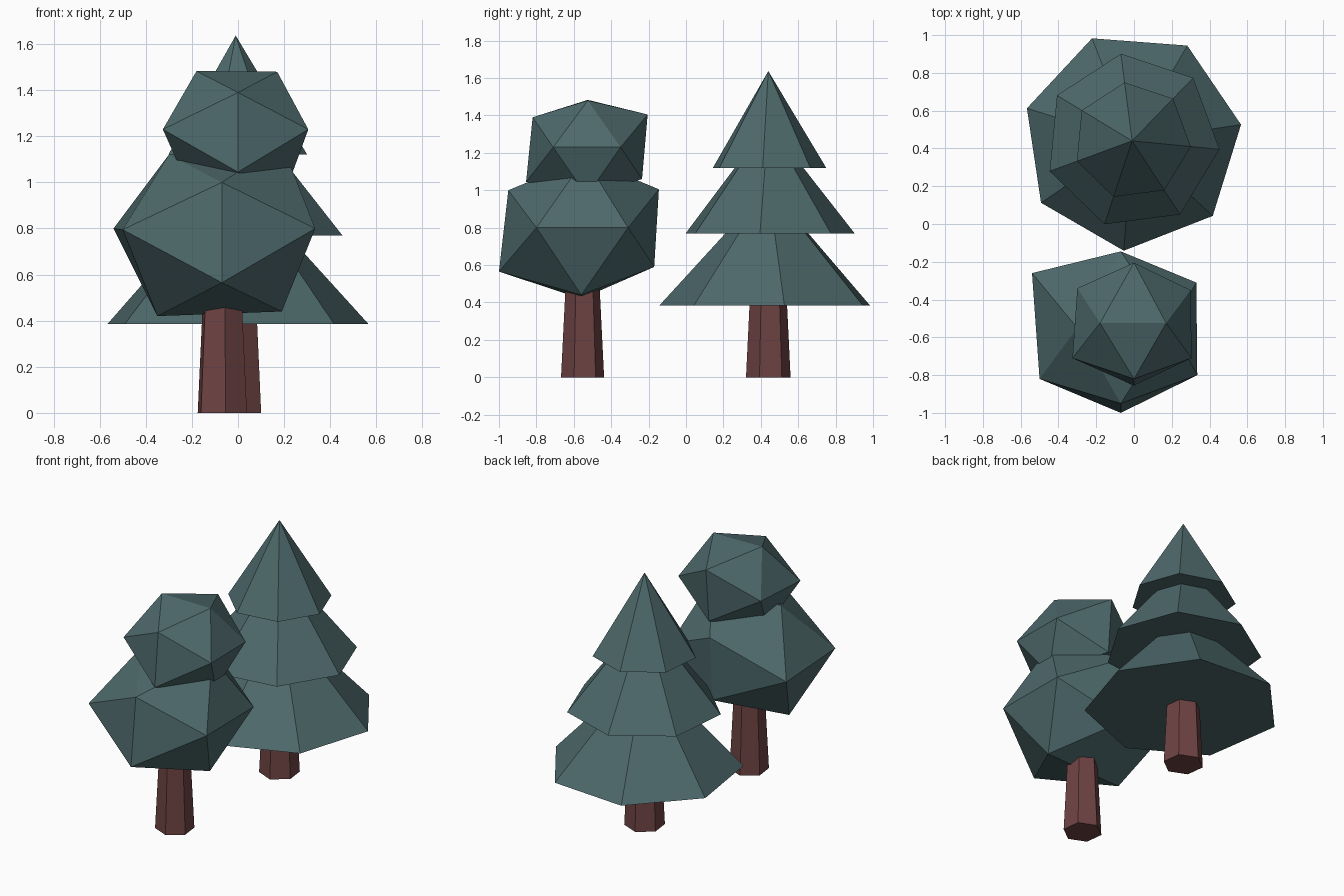
import bpy
import bmesh
from math import cos, sin, radians, tau

if "Cube" in bpy.data.objects:
    bpy.data.objects.remove(bpy.data.objects["Cube"], do_unlink=True)


def make_material(name, colour):
    mat = bpy.data.materials.new(name)
    mat.use_nodes = True
    mat.diffuse_color = colour
    mat.node_tree.nodes["Principled BSDF"].inputs["Base Color"].default_value = colour
    return mat


foliage = make_material("foliage_green", (0.076, 0.142, 0.148, 1))
bark = make_material("bark_brown", (0.156, 0.056, 0.056, 1))


def hull(name, points, mat):
    """Flat-shaded convex solid around a handful of points."""
    bm = bmesh.new()
    for p in points:
        bm.verts.new(p)
    bmesh.ops.convex_hull(bm, input=bm.verts[:])
    bmesh.ops.dissolve_limit(bm, angle_limit=radians(0.5),
                             verts=bm.verts[:], edges=bm.edges[:])
    bmesh.ops.recalc_face_normals(bm, faces=bm.faces[:])
    mesh = bpy.data.meshes.new(name)
    bm.to_mesh(mesh)
    bm.free()
    mesh.materials.append(mat)
    obj = bpy.data.objects.new(name, mesh)
    bpy.context.collection.objects.link(obj)
    return obj


def ring(x, y, z, radius, sides, phase):
    angles = [radians(phase) + tau * i / sides for i in range(sides)]
    return [(x + radius * cos(a), y + radius * sin(a), z) for a in angles]


def trunk(name, x, y, r_base, r_top, height):
    hull(name, ring(x, y, 0, r_base, 6, -83) + ring(x, y, height, r_top, 6, -83), bark)


# Conifer: trunk and three stacked seven-sided cones
PINE_X, PINE_Y = -0.01, 0.44
trunk("conifer_trunk", PINE_X, PINE_Y, 0.12, 0.098, 0.45)
tiers = [  # name, base height, tip height, radius, turn
    ("conifer_lower_tier", 0.385, 1.02, 0.583, 8.5),
    ("conifer_middle_tier", 0.77, 1.36, 0.465, -5.5),
    ("conifer_top_tier", 1.12, 1.637, 0.312, -5.5),
]
for name, z0, z1, radius, turn in tiers:
    hull(name, ring(PINE_X, PINE_Y, z0, radius, 7, turn) + [(PINE_X, PINE_Y, z1)], foliage)

# Round tree: trunk and two slightly uneven twenty-sided crowns
trunk("round_tree_trunk", -0.068, -0.553, 0.116, 0.091, 0.5)

hull("round_tree_lower_crown", [
    (0.33, -0.31, 0.80), (0.335, -0.80, 0.80),      # left pair
    (-0.54, -0.26, 0.80), (-0.50, -0.82, 0.795),    # right pair
    (-0.07, -1.0, 0.565), (-0.07, -0.95, 1.0),      # front pair
    (-0.07, -0.17, 0.59), (-0.07, -0.145, 1.005),   # back pair
    (-0.30, -0.55, 1.12), (0.19, -0.54, 1.17),      # top pair
    (-0.35, -0.56, 0.42), (0.19, -0.56, 0.44),      # bottom pair
], foliage)

hull("round_tree_upper_crown", [
    (0.30, -0.35, 1.23), (0.305, -0.71, 1.23),
    (-0.30, -0.34, 1.23), (-0.326, -0.71, 1.23),
    (0.0, -0.855, 1.045), (0.0, -0.82, 1.39),
    (0.0, -0.235, 1.06), (0.0, -0.205, 1.405),
    (-0.18, -0.525, 1.483), (0.17, -0.525, 1.48),
    (-0.21, -0.53, 0.97), (0.21, -0.53, 0.97),
], foliage)
